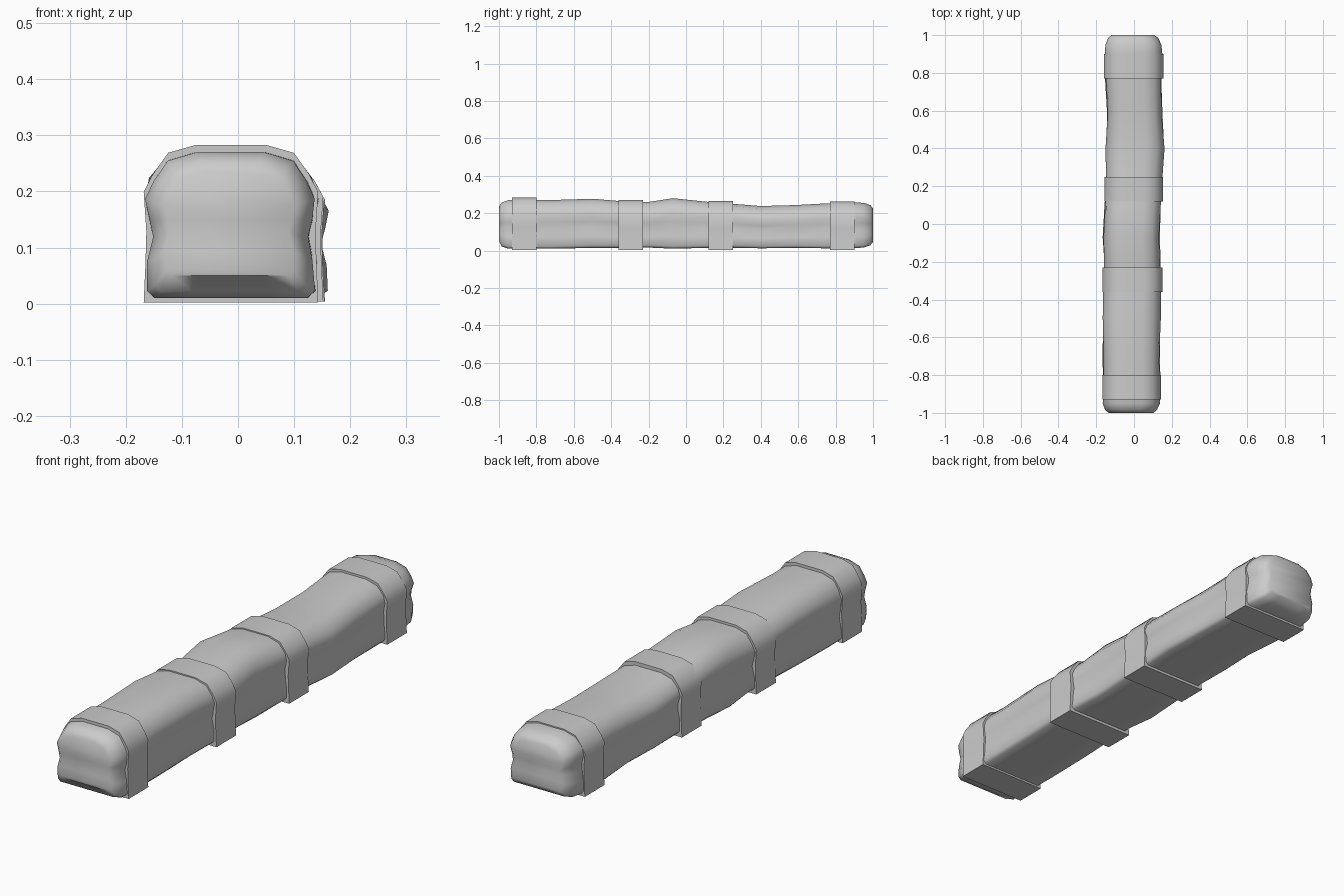
import bpy
import bmesh
import math

cube = bpy.data.objects.get("Cube")
if cube:
    bpy.data.objects.remove(cube, do_unlink=True)

grey = bpy.data.materials.new("plain grey")
grey.use_nodes = True
GREY = (0.6, 0.6, 0.6, 1)
grey.diffuse_color = GREY
grey.node_tree.nodes["Principled BSDF"].inputs["Base Color"].default_value = GREY

# Right half of each cross-section, bottom to top: (share of half width, share of height)
BODY = [(0.5, 0), (0.92, 0.0), (1, 0.05), (0.98, 0.25), (0.94, 0.42), (0.96, 0.54),
        (1, 0.68), (0.93, 0.8), (0.75, 0.94), (0.4, 1)]
STRAP = [(0.5, 0), (1, 0), (0.98, 0.25), (0.97, 0.45), (1, 0.7),
         (0.9, 0.81), (0.72, 0.95), (0.4, 1)]

# Stations along the bundle: y, left edge, right edge, bottom, top
STATIONS = [
    (-1.0, -0.13, 0.10, 0.05, 0.235), (-0.985, -0.15, 0.12, 0.022, 0.257),
    (-0.95, -0.163, 0.136, 0.01, 0.27), (-0.87, -0.163, 0.138, 0.01, 0.272),
    (-0.72, -0.163, 0.136, 0.01, 0.27), (-0.5, -0.166, 0.14, 0.014, 0.277),
    (-0.3, -0.16, 0.143, 0.014, 0.26), (-0.2, -0.157, 0.138, 0.016, 0.26),
    (-0.07, -0.163, 0.135, 0.01, 0.28), (0.1, -0.155, 0.142, 0.014, 0.262),
    (0.25, -0.147, 0.148, 0.015, 0.25), (0.4, -0.148, 0.16, 0.012, 0.238),
    (0.58, -0.14, 0.148, 0.014, 0.243), (0.75, -0.15, 0.145, 0.012, 0.252),
    (0.9, -0.155, 0.148, 0.013, 0.257), (0.95, -0.15, 0.142, 0.016, 0.255),
    (0.985, -0.135, 0.125, 0.028, 0.243), (1.0, -0.115, 0.105, 0.045, 0.225)]


def ring(bm, section, y, left, right, low, high, ripple=0.0):
    """One closed loop of vertices at a given y."""
    mid, half = (left + right) / 2, (right - left) / 2
    sides = [(u, v) for u, v in section] + [(-u, v) for u, v in reversed(section)]
    verts = []
    for u, v in sides:
        fold = ripple * math.sin(9 * y + 14 * v + 2 * u) * (abs(u) > 0.8)
        verts.append(bm.verts.new((mid + half * u + fold, y, low + (high - low) * v)))
    return verts


def bridge(bm, a, b):
    for i in range(len(a)):
        j = (i + 1) % len(a)
        bm.faces.new((a[i], a[j], b[j], b[i]))


def finish(bm, name, angle):
    bmesh.ops.recalc_face_normals(bm, faces=bm.faces)
    mesh = bpy.data.meshes.new(name)
    bm.to_mesh(mesh)
    bm.free()
    mesh.materials.append(grey)
    obj = bpy.data.objects.new(name, mesh)
    bpy.context.collection.objects.link(obj)
    bpy.ops.object.select_all(action="DESELECT")
    obj.select_set(True)
    bpy.context.view_layer.objects.active = obj
    bpy.ops.object.shade_smooth_by_angle(angle=math.radians(angle))


# Soft rolled body with gentle folds along its sides
bm = bmesh.new()
loops = [ring(bm, BODY, *s, ripple=0.003) for s in STATIONS]
for a, b in zip(loops, loops[1:]):
    bridge(bm, a, b)
for end in (loops[0], loops[-1]):
    n = len(end)
    for i in range(n // 2 - 1):
        bm.faces.new((end[i], end[i + 1], end[n - 2 - i], end[n - 1 - i]))
finish(bm, "rolled_body", 75)

# Four flat straps: y start, y end, left, right, bottom, top
STRAPS = {
    "front_strap": (-0.93, -0.80, -0.168, 0.143, 0.002, 0.283),
    "front_middle_strap": (-0.36, -0.23, -0.166, 0.152, 0.004, 0.27),
    "back_middle_strap": (0.12, 0.25, -0.156, 0.154, 0.004, 0.265),
    "back_strap": (0.77, 0.90, -0.16, 0.155, 0.004, 0.262)}
for name, (start, end, *box) in STRAPS.items():
    left, right, low, high = box
    inner = (left + 0.02, right - 0.02, low + 0.02, high - 0.02)
    bm = bmesh.new()
    loops = [ring(bm, STRAP, start, *inner), ring(bm, STRAP, start, *box),
             ring(bm, STRAP, end, *box), ring(bm, STRAP, end, *inner)]
    for a, b in zip(loops, loops[1:] + loops[:1]):
        bridge(bm, a, b)
    finish(bm, name, 40)
